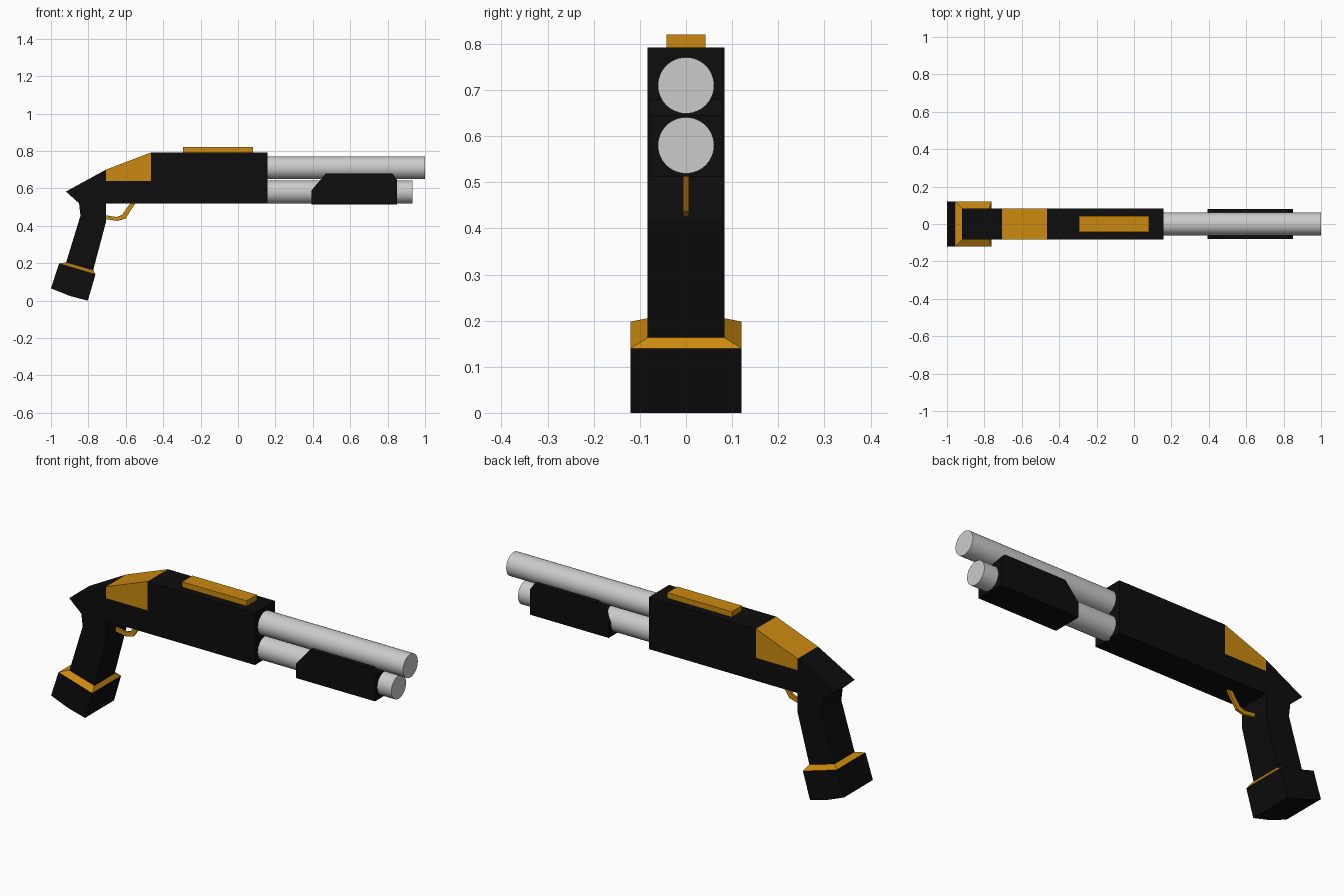
import bpy, bmesh, math

if "Cube" in bpy.data.objects:
    bpy.data.objects.remove(bpy.data.objects["Cube"])


def material(name, rgb):
    m = bpy.data.materials.new(name)
    m.diffuse_color = (*rgb, 1)
    m.use_nodes = True
    m.node_tree.nodes["Principled BSDF"].inputs["Base Color"].default_value = m.diffuse_color
    return m


BLACK = material("black", (0.004, 0.004, 0.004))
ORANGE = material("orange", (0.60, 0.25, 0.005))


def loft(name, ring_a, ring_b, mat):
    """Closed solid between two matching loops of 3D points."""
    bm = bmesh.new()
    a = [bm.verts.new(p) for p in ring_a]
    b = [bm.verts.new(p) for p in ring_b]
    bm.faces.new(a)
    bm.faces.new(b[::-1])
    for i in range(len(a)):
        j = (i + 1) % len(a)
        bm.faces.new((a[i], b[i], b[j], a[j]))
    bmesh.ops.recalc_face_normals(bm, faces=bm.faces)
    mesh = bpy.data.meshes.new(name)
    bm.to_mesh(mesh)
    bm.free()
    mesh.materials.append(mat)
    ob = bpy.data.objects.new(name, mesh)
    bpy.context.collection.objects.link(ob)
    return ob


def prism(name, profile, half, mat):
    """Side profile (x, z) extruded evenly to both sides of y = 0."""
    return loft(name, [(x, -half, z) for x, z in profile],
                [(x, half, z) for x, z in profile], mat)


def tube(name, x0, x1, z, r):
    bpy.ops.mesh.primitive_cylinder_add(
        vertices=48, radius=r, depth=x1 - x0,
        location=((x0 + x1) / 2, 0, z), rotation=(0, math.pi / 2, 0))
    bpy.context.object.name = name
    bpy.ops.object.shade_smooth_by_angle(angle=math.radians(30))


def slanted_rect(back, front, half):
    return [(back[0], -half, back[1]), (front[0], -half, front[1]),
            (front[0], half, front[1]), (back[0], half, back[1])]


# receiver and grip in one silhouette, notched for the coloured panel
prism("receiver_and_grip", [
    (-0.92, 0.583), (-0.706, 0.70), (-0.706, 0.64), (-0.465, 0.64),
    (-0.465, 0.792), (0.157, 0.792), (0.157, 0.52), (-0.706, 0.52),
    (-0.706, 0.42), (-0.775, 0.16), (-0.92, 0.20), (-0.842, 0.455),
    (-0.85, 0.52)], 0.084, BLACK)
prism("rear_panel", [(-0.706, 0.64), (-0.465, 0.64), (-0.465, 0.792),
                     (-0.706, 0.70)], 0.084, ORANGE)

# top rail
prism("top_rail", [(-0.295, 0.785), (0.08, 0.785), (0.08, 0.82),
                   (-0.295, 0.82)], 0.042, ORANGE)

# grip end and its sloping collar
prism("grip_cap", [(-0.957, 0.198), (-0.762, 0.14), (-0.803, 0.0),
                   (-0.90, 0.025), (-1.0, 0.065)], 0.12, BLACK)
loft("grip_collar", slanted_rect((-0.957, 0.198), (-0.762, 0.14), 0.12),
     slanted_rect((-0.92, 0.205), (-0.774, 0.163), 0.084), ORANGE)

# trigger guard
prism("trigger_guard", [
    (-0.71, 0.436), (-0.645, 0.426), (-0.603, 0.437), (-0.547, 0.522),
    (-0.575, 0.522), (-0.62, 0.458), (-0.648, 0.447), (-0.71, 0.456)],
    0.0065, ORANGE)

# barrel and magazine tube
tube("barrel", 0.15, 1.0, 0.71, 0.061)
tube("magazine_tube", 0.15, 0.932, 0.58, 0.061)

# sliding fore-end
prism("fore_end", [(0.393, 0.513), (0.393, 0.59), (0.47, 0.68),
                   (0.825, 0.68), (0.85, 0.645), (0.85, 0.513)],
      0.079, BLACK)
